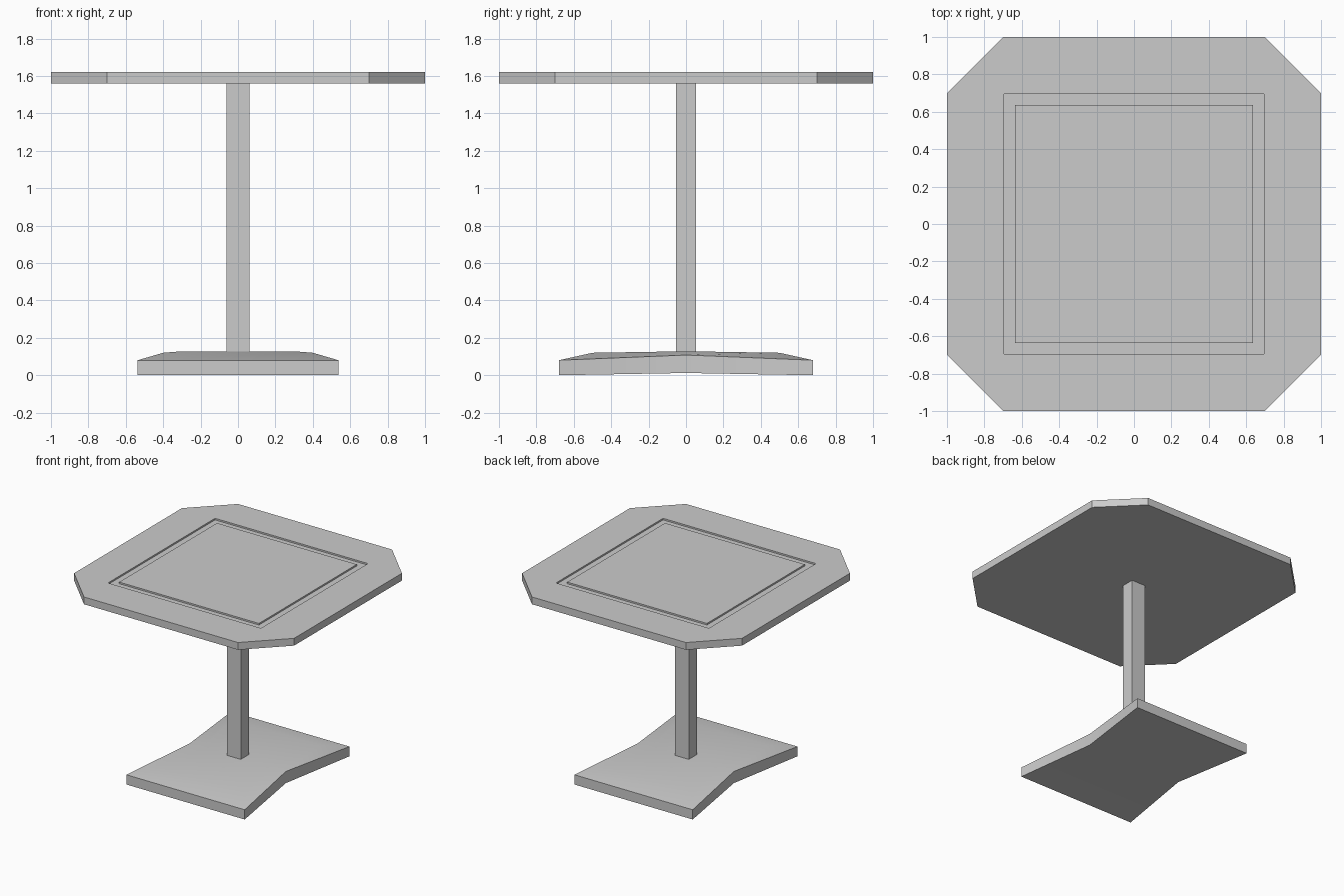
import bpy, bmesh

if "Cube" in bpy.data.objects:
    bpy.data.objects.remove(bpy.data.objects["Cube"])


def finish(name, bm):
    bmesh.ops.recalc_face_normals(bm, faces=bm.faces)
    mesh = bpy.data.meshes.new(name)
    bm.to_mesh(mesh)
    bm.free()
    obj = bpy.data.objects.new(name, mesh)
    bpy.context.collection.objects.link(obj)
    return obj


def ring(bm, points, z):
    return [bm.verts.new((x, y, z)) for x, y in points]


def bridge(bm, a, b):
    for i in range(len(a)):
        j = (i + 1) % len(a)
        bm.faces.new((a[i], a[j], b[j], b[i]))


def square(s):
    return [(s, -s), (s, s), (-s, s), (-s, -s)]


# Tabletop: chamfered slab with a square groove cut around the middle panel
TOP, BOTTOM, GROOVE = 1.62, 1.56, 1.607
octagon = [(0.7, -1), (1, -0.7), (1, 0.7), (0.7, 1),
           (-0.7, 1), (-1, 0.7), (-1, -0.7), (-0.7, -1)]
bm = bmesh.new()
low, high = ring(bm, octagon, BOTTOM), ring(bm, octagon, TOP)
bm.faces.new(low)
bridge(bm, low, high)
rim, rim_low = ring(bm, square(0.695), TOP), ring(bm, square(0.695), GROOVE)
panel_low, panel = ring(bm, square(0.635), GROOVE), ring(bm, square(0.635), TOP)
for i in range(4):
    j = (i + 1) % 4
    a, b, c = high[2 * i], high[2 * i + 1], high[(2 * i + 2) % 8]
    bm.faces.new((a, b, rim[i]))
    bm.faces.new((b, c, rim[j], rim[i]))
bridge(bm, rim, rim_low)
bridge(bm, rim_low, panel_low)
bridge(bm, panel_low, panel)
bm.faces.new(panel)
finish("tabletop", bm)

# Post
bm = bmesh.new()
bmesh.ops.create_cube(bm, size=1)
for v in bm.verts:
    v.co = (v.co.x * 0.125, v.co.y * 0.105, 0.835 + v.co.z * 1.45)
finish("post", bm)


# Base: waisted foot plate, raised along the middle, with sloping margins
def waisted(bm, x, y, waist, z, waist_z):
    pts = [(x, -y, z), (waist, 0, waist_z), (x, y, z),
           (-x, y, z), (-waist, 0, waist_z), (-x, -y, z)]
    return [bm.verts.new(p) for p in pts]


bm = bmesh.new()
under = waisted(bm, 0.537, 0.68, 0.435, 0.0, 0.012)
edge = waisted(bm, 0.537, 0.68, 0.435, 0.08, 0.108)
crown = waisted(bm, 0.40, 0.50, 0.30, 0.12, 0.128)
bridge(bm, under, edge)
bridge(bm, edge, crown)
for r in (under, crown):
    bm.faces.new((r[0], r[1], r[4], r[5]))
    bm.faces.new((r[1], r[2], r[3], r[4]))
base = finish("base", bm)

# Soft shading across the gentle slopes of the base
bpy.context.view_layer.objects.active = base
base.select_set(True)
bpy.ops.object.shade_smooth_by_angle(angle=0.52)
